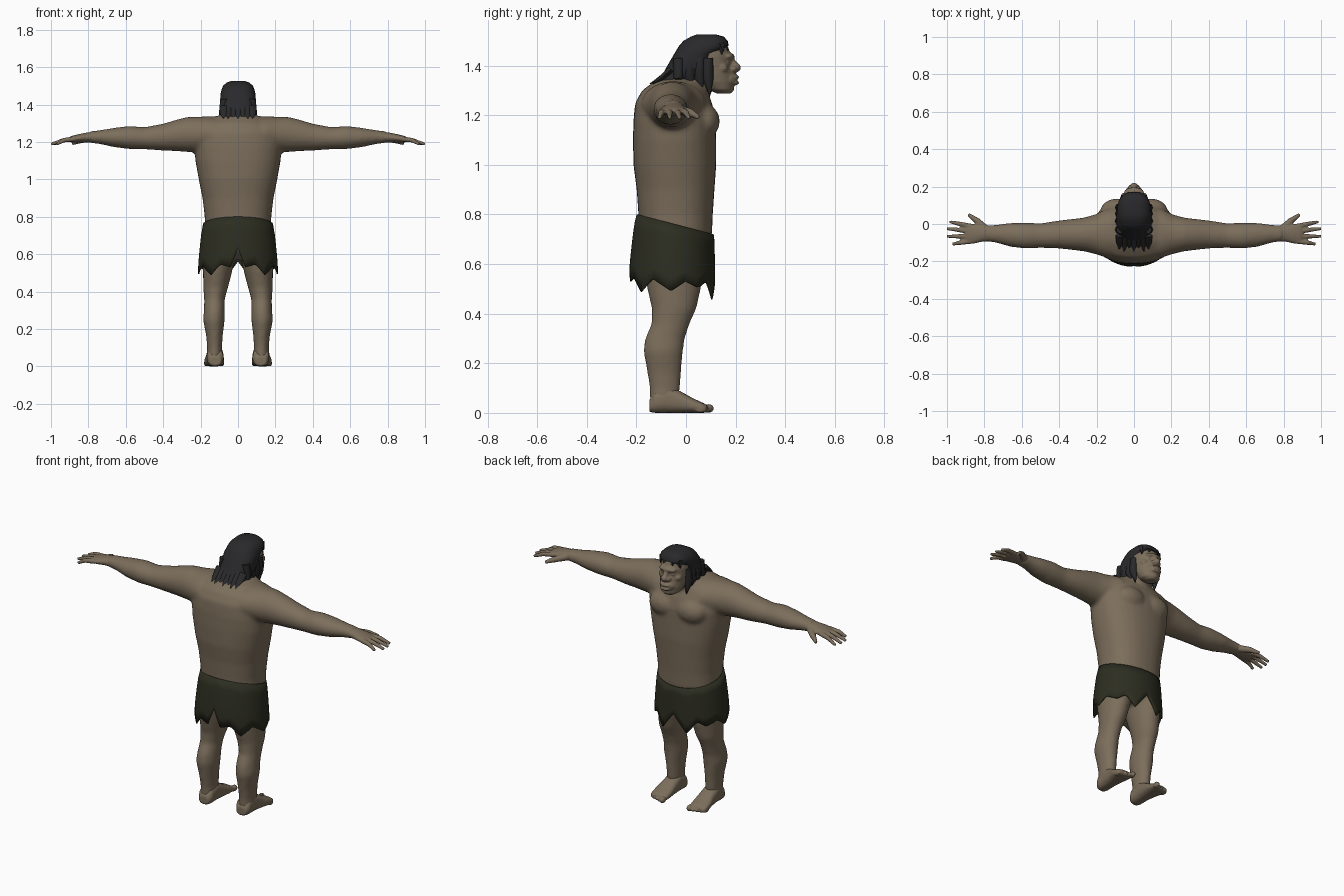
import bpy, bmesh, math
from mathutils import Vector, Matrix


def material(name, rgb):
    m = bpy.data.materials.new(name)
    m.diffuse_color = (*rgb, 1)
    return m


SKIN = material("brown skin", (0.20, 0.155, 0.105))
HAIR = material("black hair", (0.022, 0.022, 0.024))
CLOTH = material("dark green hide", (0.026, 0.027, 0.015))


def skin_rings(bm, rings):
    """Bridge a list of equal point rings and cap both ends."""
    vs = [[bm.verts.new(p) for p in r] for r in rings]
    n = len(vs[0])
    for a, b in zip(vs, vs[1:]):
        for i in range(n):
            j = (i + 1) % n
            bm.faces.new((a[i], a[j], b[j], b[i]))
    bm.faces.new(vs[0])
    bm.faces.new(vs[-1])


def loft(bm, axis, sections, n=24, power=2.0, sx=1):
    """Sections: (position, centre a, centre b, radius a, radius b) along x, y or z."""
    rings = []
    for t, ca, cb, ra, rb in sections:
        ring = []
        for i in range(n):
            w = 2 * math.pi * i / n
            c, s = math.cos(w), math.sin(w)
            a = ca + ra * math.copysign(abs(c) ** (2 / power), c)
            b = cb + rb * math.copysign(abs(s) ** (2 / power), s)
            p = {"x": (t, a, b), "y": (a, t, b), "z": (a, b, t)}[axis]
            ring.append((p[0] * sx, p[1], p[2]))
        rings.append(ring)
    skin_rings(bm, rings)


def tube(bm, pts, radii, n=10, flat=1.0):
    pts = [Vector(p) for p in pts]
    rings = []
    for i, p in enumerate(pts):
        d = (pts[min(i + 1, len(pts) - 1)] - pts[max(i - 1, 0)]).normalized()
        u = d.cross(Vector((0, 0, 1)) if abs(d.z) < 0.9 else Vector((0, 1, 0))).normalized()
        v = d.cross(u)
        rings.append([p + (u * math.cos(k * 2 * math.pi / n) + v * flat * math.sin(k * 2 * math.pi / n)) * radii[i]
                      for k in range(n)])
    skin_rings(bm, rings)


def ball(bm, centre, r):
    bmesh.ops.create_uvsphere(bm, u_segments=16, v_segments=10, radius=1,
                              matrix=Matrix.Translation(centre) @ Matrix.Diagonal((*r, 1)))


def finish(bm, name, mat):
    bmesh.ops.recalc_face_normals(bm, faces=bm.faces[:])
    for f in bm.faces:
        f.smooth = True
    me = bpy.data.meshes.new(name)
    bm.to_mesh(me)
    bm.free()
    ob = bpy.data.objects.new(name, me)
    me.materials.append(mat)
    bpy.context.collection.objects.link(ob)
    return ob


def fuse(ob, voxel, smooth):
    m = ob.modifiers.new("fuse", 'REMESH')
    m.mode, m.voxel_size, m.use_smooth_shade = 'VOXEL', voxel, True
    s = ob.modifiers.new("soften", 'SMOOTH')
    s.iterations, s.factor = smooth, 0.5


# body: torso, neck, arms and legs fused together
bm = bmesh.new()
loft(bm, "z", [(0.57, 0, -0.05, 0.05, 0.07), (0.62, 0, -0.05, 0.15, 0.13),
               (0.72, 0, -0.043, 0.178, 0.148), (0.8, 0, -0.042, 0.178, 0.15),
               (0.9, 0, -0.042, 0.19, 0.157), (1.0, 0, -0.045, 0.21, 0.167),
               (1.1, 0, -0.046, 0.228, 0.168), (1.18, 0, -0.045, 0.235, 0.167),
               (1.25, 0, -0.05, 0.225, 0.155), (1.3, 0, -0.047, 0.19, 0.13),
               (1.335, 0, -0.035, 0.13, 0.095), (1.35, 0, -0.03, 0.07, 0.055)], n=32, power=2.3)
tube(bm, [(0, -0.04, 1.27), (0, 0.03, 1.33), (0, 0.09, 1.38)], [0.1, 0.08, 0.07], n=20)
for s in (1, -1):
    ball(bm, (0.085 * s, 0.075, 1.175), (0.095, 0.062, 0.07))   # chest muscle
    loft(bm, "x", [(0.08, -0.05, 1.245, 0.13, 0.085), (0.15, -0.05, 1.243, 0.13, 0.095),
                   (0.21, -0.055, 1.24, 0.105, 0.095), (0.27, -0.056, 1.24, 0.09, 0.094),
                   (0.33, -0.056, 1.235, 0.083, 0.084), (0.4, -0.056, 1.226, 0.075, 0.072),
                   (0.5, -0.062, 1.22, 0.066, 0.059), (0.58, -0.062, 1.224, 0.07, 0.062),
                   (0.66, -0.058, 1.224, 0.064, 0.052), (0.74, -0.052, 1.226, 0.048, 0.037),
                   (0.8, -0.05, 1.226, 0.043, 0.03)], sx=s)
    loft(bm, "z", [(0.04, 0.125 * s, -0.09, 0.042, 0.055), (0.1, 0.125 * s, -0.085, 0.04, 0.062),
                   (0.16, 0.126 * s, -0.088, 0.044, 0.068), (0.25, 0.129 * s, -0.092, 0.058, 0.08),
                   (0.3, 0.127 * s, -0.085, 0.055, 0.08), (0.36, 0.126 * s, -0.062, 0.055, 0.077),
                   (0.42, 0.12 * s, -0.048, 0.066, 0.09), (0.5, 0.11 * s, -0.048, 0.077, 0.108),
                   (0.6, 0.1 * s, -0.05, 0.088, 0.125), (0.7, 0.09 * s, -0.05, 0.085, 0.13)])
fuse(finish(bm, "body", SKIN), 0.011, 6)

# feet with toes
bm = bmesh.new()
for s in (1, -1):
    loft(bm, "y", [(-0.148, 0.122 * s, 0.028, 0.03, 0.024), (-0.125, 0.122 * s, 0.045, 0.044, 0.045),
                   (-0.07, 0.123 * s, 0.055, 0.045, 0.055), (-0.02, 0.124 * s, 0.043, 0.048, 0.043),
                   (0.03, 0.127 * s, 0.029, 0.054, 0.029), (0.07, 0.128 * s, 0.02, 0.053, 0.02),
                   (0.085, 0.127 * s, 0.017, 0.045, 0.014)], power=2.5)
    for i in range(5):
        r = 0.018 if i == 0 else 0.012
        ball(bm, ((0.089 + 0.0205 * i) * s, 0.09 - 0.008 * i, r), (r * 0.9, 0.023, r))
fuse(finish(bm, "feet", SKIN), 0.0055, 2)

# hands with four fingers and a thumb
bm = bmesh.new()
for s in (1, -1):
    loft(bm, "x", [(0.76, -0.05, 1.227, 0.042, 0.03), (0.81, -0.05, 1.224, 0.044, 0.026),
                   (0.85, -0.052, 1.22, 0.052, 0.022), (0.89, -0.053, 1.215, 0.054, 0.017),
                   (0.905, -0.053, 1.212, 0.045, 0.012)], sx=s)
    for y0, y1, x1 in ((-0.012, 0.012, 0.985), (-0.04, -0.025, 1.0), (-0.066, -0.066, 1.0), (-0.092, -0.108, 0.97)):
        tube(bm, [(0.87 * s, y0, 1.217), (0.93 * s, (y0 + y1) / 2, 1.21), (x1 * s, y1, 1.188)],
             [0.014, 0.0125, 0.008])
    tube(bm, [(0.79 * s, -0.03, 1.222), (0.84 * s, 0.018, 1.21), (0.885 * s, 0.05, 1.192)],
         [0.022, 0.017, 0.009])
fuse(finish(bm, "hands", SKIN), 0.005, 2)

# head with brow, nose, muzzle, lips and chin
bm = bmesh.new()
loft(bm, "z", [(1.287, 0, 0.153, 0.03, 0.027), (1.303, 0, 0.14, 0.055, 0.05), (1.335, 0, 0.12, 0.068, 0.074),
               (1.365, 0, 0.107, 0.074, 0.083), (1.4, 0, 0.096, 0.078, 0.086), (1.44, 0, 0.09, 0.08, 0.092),
               (1.475, 0, 0.085, 0.075, 0.085), (1.5, 0, 0.08, 0.05, 0.06)])
ball(bm, (0, 0.17, 1.437), (0.055, 0.026, 0.016))
ball(bm, (0, 0.203, 1.392), (0.02, 0.018, 0.019))
tube(bm, [(0, 0.17, 1.44), (0, 0.2, 1.395)], [0.013, 0.016])
ball(bm, (0, 0.17, 1.345), (0.048, 0.037, 0.033))
ball(bm, (0, 0.195, 1.354), (0.033, 0.02, 0.009))
ball(bm, (0, 0.195, 1.33), (0.033, 0.02, 0.009))
ball(bm, (0, 0.165, 1.307), (0.035, 0.03, 0.02))
for s in (1, -1):
    ball(bm, (0.021 * s, 0.192, 1.387), (0.012, 0.013, 0.012))
    ball(bm, (0.032 * s, 0.165, 1.412), (0.014, 0.013, 0.009))
    ball(bm, (0.05 * s, 0.145, 1.39), (0.022, 0.024, 0.02))
fuse(finish(bm, "head", SKIN), 0.0055, 2)

# hair cap sweeping back to the shoulders
bm = bmesh.new()
rows = [(1.338, -0.125, 0.03, 0.085), (1.36, -0.097, 0.085, 0.092), (1.4, -0.075, 0.108, 0.094),
        (1.45, -0.046, 0.12, 0.094), (1.463, -0.038, 0.15, 0.092), (1.48, -0.028, 0.172, 0.088),
        (1.5, -0.01, 0.168, 0.08), (1.517, 0.02, 0.152, 0.062), (1.526, 0.045, 0.12, 0.035)]
loft(bm, "z", [(z, 0, (a + b) / 2, w, (b - a) / 2) for z, a, b, w in rows], n=28, power=2.6)
# ragged locks at the nape and beside the face
for i in range(7):
    x = -0.075 + 0.025 * i
    tube(bm, [(x, -0.06, 1.385), (x, -0.1, 1.35), (x * 1.05, -0.135 - 0.012 * (i % 2), 1.326)],
         [0.025, 0.02, 0.002], n=6, flat=0.6)
for s in (1, -1):
    for y, tip in ((-0.03, 1.33), (0.015, 1.315), (0.055, 1.3), (0.088, 1.28)):
        tube(bm, [(0.073 * s, y, 1.43), (0.079 * s, y, 1.35), (0.07 * s, y + 0.008, tip)],
             [0.022, 0.023, 0.003], n=8)
    for x in (0.025, 0.06):
        tube(bm, [(x * s, 0.155 - x * 0.3, 1.49), (x * s, 0.172 - x * 0.45, 1.465), (x * 1.1 * s, 0.18 - x * 0.6, 1.445)],
             [0.016, 0.012, 0.002], n=6)
finish(bm, "hair", HAIR)
bpy.context.view_layer.objects.active = bpy.data.objects["hair"]
bpy.data.objects["hair"].select_set(True)
bpy.ops.object.shade_smooth_by_angle(angle=math.radians(50))

# hide skirt with a sloping waist and torn hem (hem: share of half turn from the face side, height)
HEM = [(0, 0.56), (0.12, 0.458), (0.21, 0.53), (0.29, 0.505), (0.4, 0.53), (0.51, 0.49),
       (0.65, 0.54), (0.76, 0.488), (0.85, 0.545), (0.94, 0.53), (1, 0.63)]


def hem(f):
    for (a, za), (b, zb) in zip(HEM, HEM[1:]):
        if f <= b:
            return za + (zb - za) * (f - a) / (b - a)
    return HEM[-1][1]


bm = bmesh.new()
N = 100
cols = []
for i in range(N):
    w = 2 * math.pi * i / N
    c, s = math.cos(w), math.sin(w)
    zb = hem(min(i, N - i) / (N / 2))
    zt = 0.748 - 0.27 * (-0.043 + 0.15 * c)
    col = []
    for k in range(6):
        t = k / 5
        z = zt + (zb - zt) * t
        g = min(1, max(0, (zt - z) / 0.22)) ** 0.7
        col.append(bm.verts.new(((0.184 + 0.026 * g) * s, -0.043 - 0.012 * g + (0.153 + 0.018 * g) * c, z)))
    cols.append(col)
for a, b in zip(cols, cols[1:] + cols[:1]):
    for k in range(5):
        bm.faces.new((a[k], a[k + 1], b[k + 1], b[k]))
skirt = finish(bm, "hide_skirt", CLOTH)
m = skirt.modifiers.new("thickness", 'SOLIDIFY')
m.thickness, m.offset = 0.006, 0
